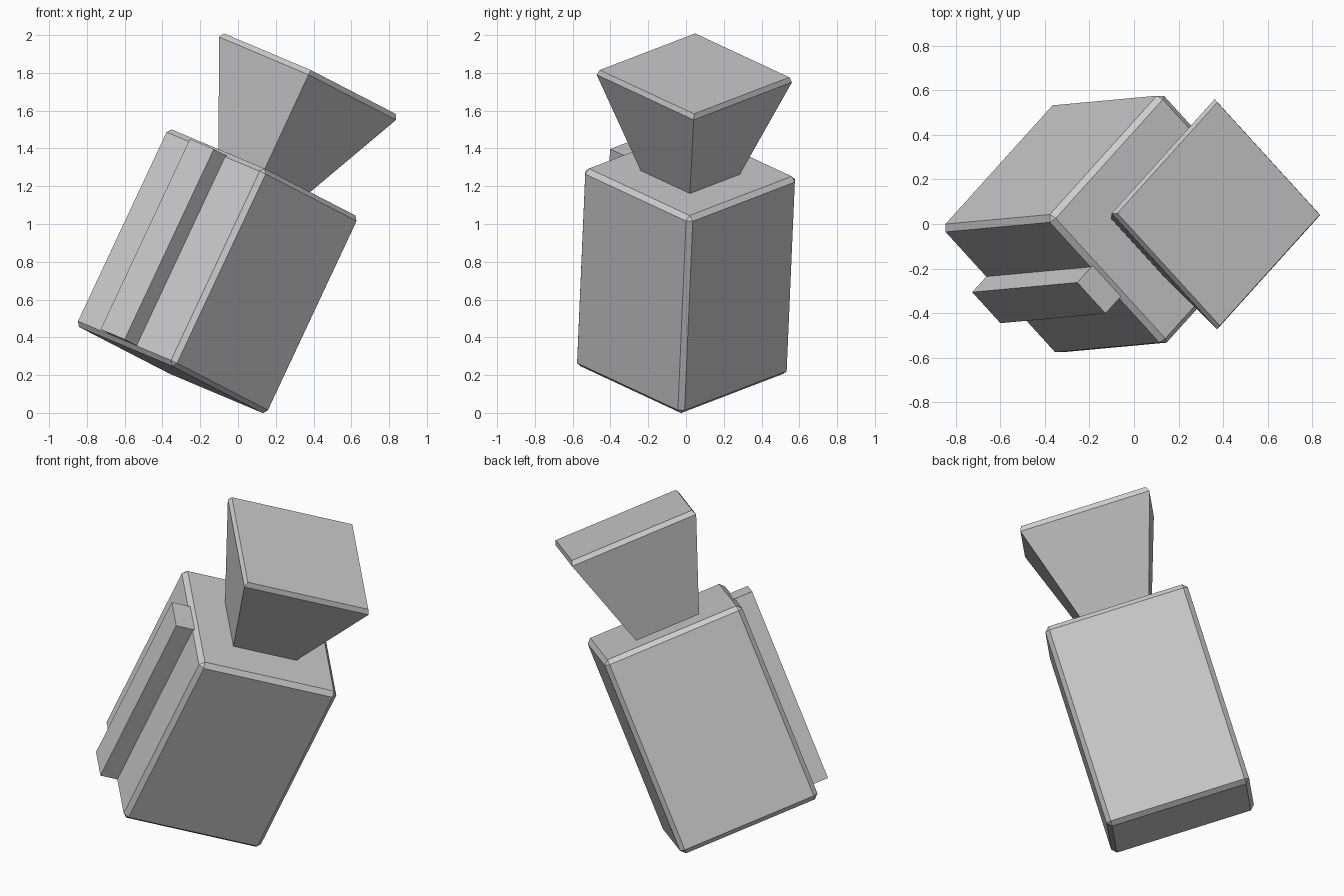
import bpy, bmesh
from mathutils import Matrix, Vector

if "Cube" in bpy.data.objects:
    bpy.data.objects.remove(bpy.data.objects["Cube"])

# Shared tilted frame: w runs up the body, u and v across it
w = Vector((0.424, 0.039, 0.905)).normalized()
u = Vector((0.51, -0.56, -0.215))
u = (u - w * u.dot(w)).normalized()
v = w.cross(u)
FRAME = Matrix.Translation((-0.11, 0.0, 0.75)) @ Matrix((u, v, w)).transposed().to_4x4()

H, HZ = 0.405, 0.578   # body half width and half height


def add_object(name, bm):
    bmesh.ops.recalc_face_normals(bm, faces=bm.faces)
    bm.transform(FRAME)
    mesh = bpy.data.meshes.new(name)
    bm.to_mesh(mesh)
    bm.free()
    ob = bpy.data.objects.new(name, mesh)
    bpy.context.collection.objects.link(ob)
    return ob


def box(name, lo, hi, bevel=0.0):
    bm = bmesh.new()
    lo, hi = Vector(lo), Vector(hi)
    size = hi - lo
    bmesh.ops.create_cube(bm, size=1, matrix=Matrix.Translation((lo + hi) / 2) @ Matrix.Diagonal((*size, 1)))
    if bevel:
        bmesh.ops.bevel(bm, geom=bm.edges[:], offset=bevel, segments=1, affect='EDGES')
    return add_object(name, bm)


def square_loft(name, levels):
    # Stack of squares given as (height, half width)
    bm = bmesh.new()
    rings = [[bm.verts.new((a * h, b * h, z)) for a, b in ((-1, -1), (1, -1), (1, 1), (-1, 1))]
             for z, h in levels]
    for r0, r1 in zip(rings, rings[1:]):
        for i in range(4):
            j = (i + 1) % 4
            bm.faces.new((r0[i], r0[j], r1[j], r1[i]))
    bm.faces.new(rings[0][::-1])
    bm.faces.new(rings[-1])
    return add_object(name, bm)


# Main block with chamfered edges
box("body", (-H, -H, -HZ), (H, H, HZ), 0.025)

# Raised strip along one side
box("side_strip", (-0.098, -H - 0.1, -0.552), (0.098, -H + 0.02, 0.562))

# Flared top with chamfered rim
square_loft("flared_top", [(HZ, 0.186), (1.128, 0.366), (1.156, 0.355)])
